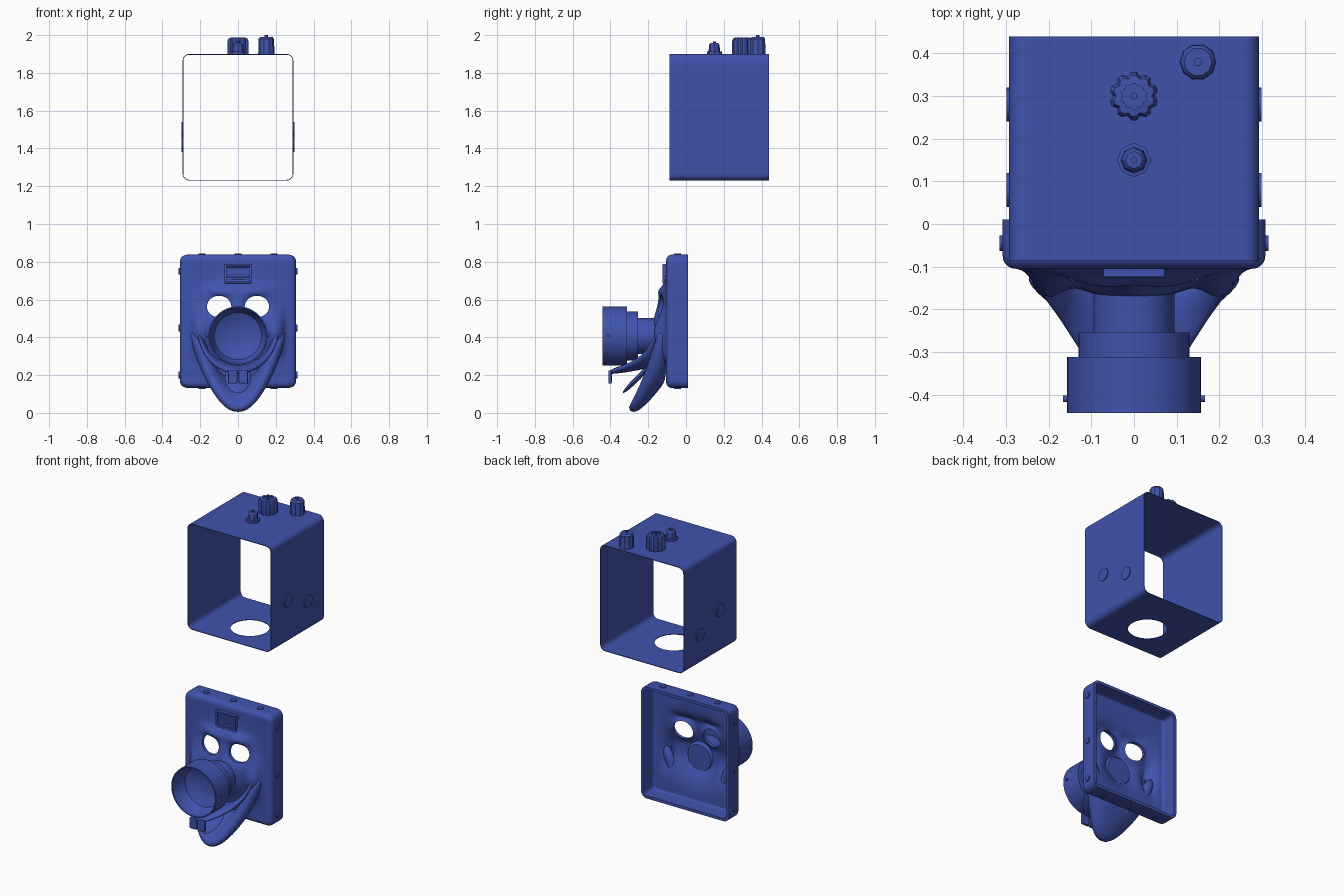
import bpy, bmesh, math
from mathutils import Matrix, Vector

cube = bpy.data.objects.get("Cube")
if cube:
    bpy.data.objects.remove(cube, do_unlink=True)

blue = bpy.data.materials.new("blue")
blue.use_nodes = True
COLOR = (0.052, 0.085, 0.42, 1)
blue.diffuse_color = COLOR
blue.node_tree.nodes["Principled BSDF"].inputs["Base Color"].default_value = COLOR


def finish(name, bm, recalc=True):
    if recalc:
        bmesh.ops.recalc_face_normals(bm, faces=bm.faces)
    mesh = bpy.data.meshes.new(name)
    bm.to_mesh(mesh)
    bm.free()
    obj = bpy.data.objects.new(name, mesh)
    bpy.context.collection.objects.link(obj)
    mesh.materials.append(blue)
    return obj


def select(obj):
    bpy.ops.object.select_all(action="DESELECT")
    obj.select_set(True)
    bpy.context.view_layer.objects.active = obj


def smooth(obj, degrees=40):
    select(obj)
    bpy.ops.object.shade_smooth_by_angle(angle=math.radians(degrees))


def modify(obj, kind, **settings):
    mod = obj.modifiers.new(kind.title(), kind)
    for key, value in settings.items():
        setattr(mod, key, value)
    select(obj)
    bpy.ops.object.modifier_apply(modifier=mod.name)


def skin(bm, rings, closed_u=True, closed_v=False):
    """Bridge rows of points with quads."""
    rows = [[bm.verts.new(p) for p in ring] for ring in rings]
    n = len(rows[0])
    pairs = list(zip(rows, rows[1:])) + ([(rows[-1], rows[0])] if closed_v else [])
    for a, b in pairs:
        for j in range(n if closed_u else n - 1):
            k = (j + 1) % n
            bm.faces.new((a[j], a[k], b[k], b[j]))
    return rows


def lathe(name, profile, matrix, sides=40, flute=0):
    """Turn (radius, height) points; flute pulls in every third column."""
    bm = bmesh.new()
    rings = []
    for r, h in profile:
        ring = []
        for j in range(sides):
            a = math.tau * j / sides
            s = r * (1 - flute) if j % 3 == 0 else r
            ring.append((s * math.cos(a), s * math.sin(a), h))
        rings.append(ring)
    skin(bm, rings)
    bmesh.ops.remove_doubles(bm, verts=bm.verts, dist=1e-5)
    bmesh.ops.transform(bm, matrix=matrix, verts=bm.verts)
    obj = finish(name, bm)
    smooth(obj, 32)
    return obj


def disc(name, center, radius, depth, axis, sides=24, stretch=1):
    """Cylinder centred on a point, along an axis."""
    bm = bmesh.new()
    turn = Vector(axis).to_track_quat("Z", "Y").to_matrix().to_4x4()
    bmesh.ops.create_cone(bm, cap_ends=True, segments=sides, radius1=radius, radius2=radius, depth=depth,
                          matrix=Matrix.Translation(center) @ Matrix.Diagonal((stretch, 1, 1, 1)) @ turn)
    obj = finish(name, bm)
    smooth(obj)
    return obj


def box(name, center, size, bevel=0):
    bm = bmesh.new()
    bmesh.ops.create_cube(bm, matrix=Matrix.Translation(center) @ Matrix.Diagonal((*size, 1)))
    if bevel:
        bmesh.ops.bevel(bm, geom=bm.edges, offset=bevel, segments=2, affect="EDGES", profile=0.5)
    return finish(name, bm)


def cut(obj, cutter):
    modify(obj, "BOOLEAN", object=cutter, operation="DIFFERENCE", solver="EXACT")
    bpy.data.objects.remove(cutter, do_unlink=True)


def outline(w, h, r, steps=14, arc=5):
    """Rounded rectangle in x and z, counter-clockwise from the front."""
    corners = []
    for q, (sx, sz) in enumerate(((1, 1), (-1, 1), (-1, -1), (1, -1))):
        for i in range(arc + 1):
            a = math.pi / 2 * (q + i / arc)
            corners.append(Vector((sx * (w - r) + r * math.cos(a), sz * (h - r) + r * math.sin(a))))
    pts = []
    for i, p in enumerate(corners):
        pts.append(p)
        if i % (arc + 1) == arc:
            nxt = corners[(i + 1) % len(corners)]
            pts += [p.lerp(nxt, t / steps) for t in range(1, steps)]
    return pts


# Open sleeve with a round hole in its floor
bm = bmesh.new()
skin(bm, [[(p.x, y, p.y + 1.565) for p in outline(0.293, 0.335, 0.035)] for y in (0.44, -0.087)])
sleeve = finish("sleeve", bm, False)
modify(sleeve, "SOLIDIFY", thickness=0.004, offset=-1)
cut(sleeve, disc("hole_cutter", (0, 0.12, 1.23), 0.112, 0.1, (0, 0, 1), 48))
smooth(sleeve)
for side in (-1, 1):
    for y, z in ((0.08, 1.5), (0.28, 1.42)):
        disc("side_button", (side * 0.294, y, z), 0.04, 0.009, (1, 0, 0))

# Control knobs on top
at = lambda x, y: Matrix.Translation((x, y, 1.9))
lathe("large_knob", [(0, 0), (0.057, 0), (0.057, 0.07), (0.048, 0.085), (0.03, 0.088), (0.03, 0.08),
                     (0.008, 0.08), (0.008, 0.086), (0, 0.086)], at(0, 0.3), 30, 0.14)
lathe("corner_knob", [(0, 0), (0.043, 0), (0.041, 0.08), (0.033, 0.09), (0.01, 0.09), (0.01, 0.1), (0, 0.1)],
      at(0.15, 0.38), 10)
lathe("small_knob", [(0, 0), (0.04, 0), (0.04, 0.012), (0.031, 0.014), (0.027, 0.05), (0.02, 0.058),
                     (0.008, 0.058), (0.008, 0.067), (0, 0.067)], at(0, 0.15), 8)


# Face panel: a hollow tray whose front swells into brow, sockets and cheeks
def relief(x, z):
    def bump(cx, cz, wx, wz, power=1):
        return math.exp(-(((abs(x) - cx) / wx) ** 2 + ((z - cz) / wz) ** 2) ** power)
    return (0.048 * bump(0, 0.47, 0.22, 0.2, 2) + 0.02 * bump(0.09, 0.645, 0.09, 0.03)
            + 0.045 * bump(0.205, 0.41, 0.045, 0.09) - 0.022 * bump(0.1, 0.56, 0.07, 0.06, 2)
            + 0.02 * bump(0, 0.42, 0.11, 0.12, 2))


W, H, MID = 0.308, 0.353, 0.485
bm = bmesh.new()
rings = [[(p.x, 0.01, p.y + MID) for p in outline(W, H, 0.04)]]
for i in range(6):
    a = math.pi / 2 * i / 5
    inset = 0.03 * (1 - math.cos(a))
    rings.append([(p.x, -0.075 - 0.03 * math.sin(a), p.y + MID)
                  for p in outline(W - inset, H - inset, 0.04 - inset)])
inner = outline(W - 0.03, H - 0.03, 0.01)
for i in range(1, 36):
    s = 1 - i / 36
    rings.append([(p.x * s, -0.105 - min(1, 6 * (1 - s)) * relief(p.x * s, p.y * s + MID), p.y * s + MID)
                  for p in inner])
rows = skin(bm, rings)
bm.faces.new(rows[-1])
panel = finish("face_panel", bm, False)
modify(panel, "SOLIDIFY", thickness=0.018, offset=-1)
for side in (-1, 1):
    cut(panel, disc("eye_cutter", (side * 0.1, -0.12, 0.563), 0.057, 0.3, (0, 1, 0), 40, 1.13))
smooth(panel)

# Screws around the rim
for side in (-1, 1):
    for z in (0.2, 0.45, 0.75):
        disc("rim_screw", (side * W, -0.045, z), 0.018, 0.014, (1, 0, 0), 12)
    for x in (-0.19, 0, 0.19):
        disc("rim_screw", (x, -0.045, MID + side * H), 0.018, 0.01, (0, 0, 1), 12)

# Vent badge on the forehead
for side in (-1, 1):
    box("vent_frame", (side * 0.066, -0.113, 0.737), (0.012, 0.024, 0.1), 0.003)
    box("vent_frame", (0, -0.113, 0.737 + side * 0.045), (0.144, 0.024, 0.012), 0.003)
box("vent_back", (0, -0.106, 0.737), (0.13, 0.012, 0.09))
for z in (0.712, 0.737, 0.762):
    box("vent_slat", (0, -0.112, z), (0.124, 0.014, 0.013), 0.002)

# Stepped nose horn with a hollow bowl
forward = Matrix.Translation((0, 0, 0.407)) @ Matrix.Rotation(math.pi / 2, 4, "X")
lathe("nose_horn", [(0, 0.135), (0.08, 0.135), (0.095, 0.15), (0.095, 0.255), (0.13, 0.255), (0.13, 0.312),
                    (0.157, 0.312), (0.157, 0.443), (0.15, 0.443), (0.147, 0.39), (0.125, 0.35),
                    (0.08, 0.328), (0.04, 0.32), (0, 0.318)], forward, 48)
for side in (-1, 1):
    disc("nose_screw", (side * 0.158, -0.41, 0.41), 0.008, 0.016, (1, 0, 0), 10)


def mirrored_loft(name, halves):
    """Closed smooth solid from half rows running from the +x corner to the middle."""
    bm = bmesh.new()
    rows = skin(bm, [h + [(-x, y, z) for x, y, z in h[-2::-1]] for h in halves], False, True)
    for end in (0, -1):
        bm.faces.new([row[end] for row in rows])
    obj = finish(name, bm)
    modify(obj, "SUBSURF", levels=2)
    smooth(obj, 60)


# Swooping upper lip under the nose
mirrored_loft("upper_lip", [
    [(0.2, -0.13, 0.46), (0.16, -0.16, 0.33), (0.1, -0.18, 0.29), (0.05, -0.2, 0.28), (0, -0.2, 0.28)],
    [(0.22, -0.165, 0.46), (0.18, -0.2, 0.335), (0.12, -0.3, 0.275), (0.06, -0.38, 0.245), (0, -0.405, 0.24)],
    [(0.23, -0.16, 0.43), (0.19, -0.205, 0.31), (0.13, -0.305, 0.243), (0.068, -0.395, 0.213), (0, -0.43, 0.2)],
    [(0.21, -0.14, 0.42), (0.17, -0.18, 0.285), (0.11, -0.27, 0.235), (0.05, -0.35, 0.213), (0, -0.385, 0.203)],
    [(0.19, -0.12, 0.4), (0.15, -0.13, 0.28), (0.09, -0.14, 0.25), (0.045, -0.15, 0.24), (0, -0.15, 0.24)]])

# Pointed jaw hanging below the panel
mirrored_loft("jaw", [
    [(0.18, -0.11, 0.42), (0.13, -0.12, 0.28), (0.08, -0.13, 0.22), (0.04, -0.13, 0.2), (0, -0.13, 0.2)],
    [(0.215, -0.135, 0.45), (0.15, -0.19, 0.28), (0.085, -0.235, 0.15), (0.035, -0.265, 0.09), (0, -0.27, 0.07)],
    [(0.245, -0.15, 0.46), (0.19, -0.2, 0.27), (0.125, -0.26, 0.13), (0.06, -0.305, 0.045), (0, -0.318, 0.02)],
    [(0.27, -0.13, 0.46), (0.215, -0.165, 0.25), (0.14, -0.225, 0.095), (0.07, -0.275, 0.01), (0, -0.285, -0.012)],
    [(0.27, -0.1, 0.44), (0.205, -0.13, 0.23), (0.125, -0.17, 0.12), (0.06, -0.22, 0.04), (0, -0.23, 0.015)],
    [(0.22, -0.09, 0.4), (0.17, -0.09, 0.24), (0.12, -0.09, 0.19), (0.06, -0.09, 0.18), (0, -0.09, 0.18)]])

# Tongue and front teeth
bm = bmesh.new()
bmesh.ops.create_uvsphere(bm, u_segments=24, v_segments=12, radius=1,
                          matrix=Matrix.Translation((0, -0.25, 0.19)) @ Matrix.Rotation(math.radians(45), 4, "X")
                          @ Matrix.Diagonal((0.07, 0.12, 0.014, 1)))
smooth(finish("tongue", bm))
for side in (-1, 1):
    box("front_tooth", (side * 0.028, -0.402, 0.19), (0.05, 0.018, 0.07), 0.005)
